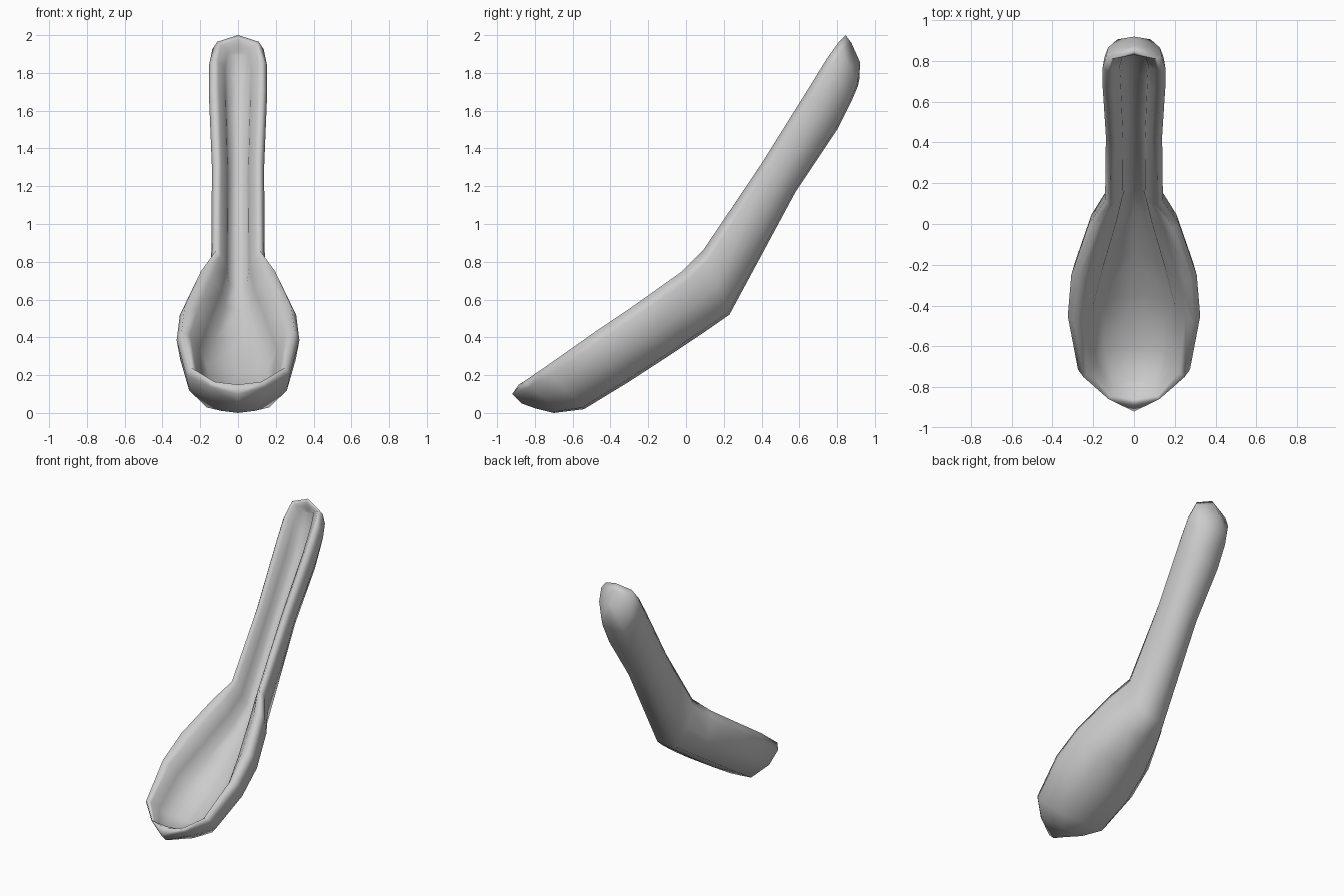
import bpy, bmesh

# Stations along the spoon: rim y, rim z, underside y, underside z,
# half width, hollow half width, hollow depth fraction
STATIONS = [
    (-0.86, 0.165, -0.66, 0.005, 0.150, 0.095, 0.45),
    (-0.75, 0.240, -0.54, 0.020, 0.275, 0.185, 0.70),
    (-0.48, 0.430, -0.31, 0.160, 0.325, 0.205, 0.76),
    (-0.28, 0.565, -0.11, 0.290, 0.308, 0.155, 0.74),
    (-0.02, 0.750, 0.10, 0.430, 0.222, 0.085, 0.66),
    (0.09, 0.860, 0.23, 0.520, 0.142, 0.058, 0.60),
    (0.40, 1.320, 0.58, 1.170, 0.138, 0.055, 0.58),
    (0.65, 1.720, 0.80, 1.500, 0.154, 0.065, 0.58),
    (0.745, 1.875, 0.88, 1.660, 0.154, 0.070, 0.48),
    (0.81, 1.965, 0.91, 1.730, 0.136, 0.065, 0.30),
]

# Centre-line profiles (y, z) closing the bowl tip and the handle end, underside round to hollow
TIP = [(-0.70, 0.0), (-0.80, 0.025), (-0.87, 0.05), (-0.92, 0.10), (-0.885, 0.15),
       (-0.86, 0.15), (-0.83, 0.13), (-0.80, 0.11), (-0.78, 0.10)]
END = [(0.918, 1.77), (0.92, 1.82), (0.92, 1.86), (0.875, 1.96), (0.845, 2.0),
       (0.83, 1.98), (0.832, 1.95), (0.838, 1.92), (0.836, 1.90)]


def section(ry, rz, by, bz, w, inner, f):
    """Half of a U-shaped cross-section, from underside centre over the rim to the hollow floor."""
    levels = [(0, 1), (0.60 * w, 0.96), (0.94 * w, 0.55), (w, 0.17), (w - 0.026, 0),
              (inner + 0.4 * (w - inner), 0.09), (inner, 0.45 * f),
              (0.8 * inner, 0.88 * f), (0, f)]
    return [(x, ry + (by - ry) * d, rz + (bz - rz) * d) for x, d in levels]


rows = [[(0, y, z) for y, z in TIP]]
rows += [section(*s) for s in STATIONS]
rows += [[(0, y, z) for y, z in END]]

# Skin both halves and weld them on the centre line
bm = bmesh.new()
for side in (1, -1):
    grid = [[bm.verts.new((side * x, y, z)) for x, y, z in row] for row in rows]
    for a, b in zip(grid, grid[1:]):
        for i in range(len(a) - 1):
            bm.faces.new((a[i], a[i + 1], b[i + 1], b[i]))
bmesh.ops.remove_doubles(bm, verts=bm.verts, dist=0.0005)
bmesh.ops.recalc_face_normals(bm, faces=bm.faces)

mesh = bpy.data.meshes.new("soup_spoon")
bm.to_mesh(mesh)
bm.free()
spoon = bpy.data.objects.new("soup_spoon", mesh)
bpy.context.collection.objects.link(spoon)
for p in mesh.polygons:
    p.use_smooth = True
